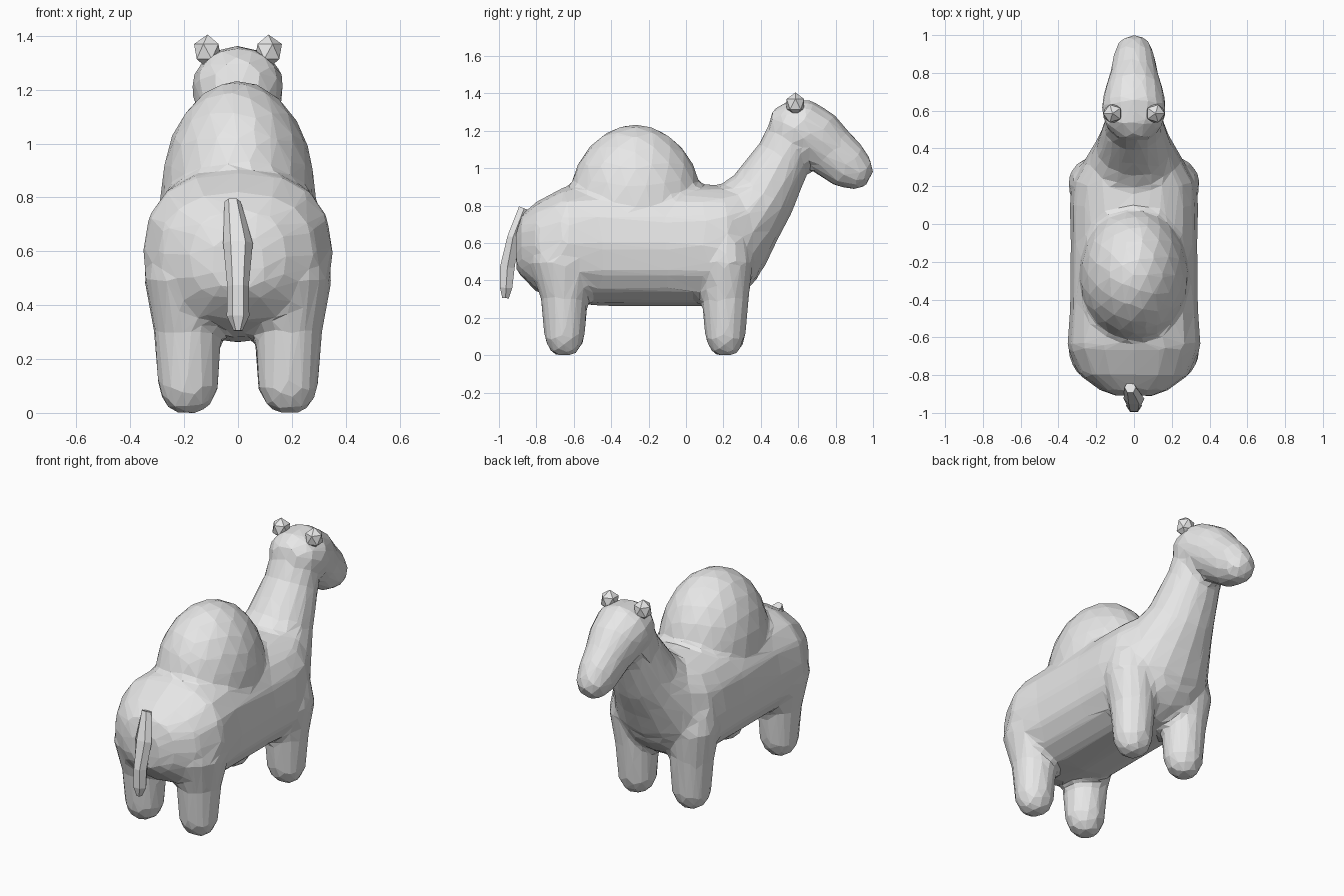
import bpy, bmesh, math
from mathutils import Vector

cube = bpy.data.objects.get("Cube")
if cube:
    bpy.data.objects.remove(cube, do_unlink=True)

grey = bpy.data.materials.new("light grey")
grey.use_nodes = True
grey.diffuse_color = (0.8, 0.8, 0.8, 1)
grey.node_tree.nodes["Principled BSDF"].inputs["Base Color"].default_value = (0.8, 0.8, 0.8, 1)

X = Vector((1, 0, 0))


def loft(bm, rings, sides=16, power=2.0, axis=None):
    """Skin closed rings (x, y, z, half width, half height) along their path."""
    centres = [Vector(r[:3]) for r in rings]
    loops = []
    for i, (c, r) in enumerate(zip(centres, rings)):
        t = axis or (centres[min(i + 1, len(rings) - 1)] - centres[max(i - 1, 0)])
        n = X.cross(t).normalized()
        loop = []
        for k in range(sides):
            a = 2 * math.pi * k / sides
            ca, sa = math.cos(a), math.sin(a)
            u = math.copysign(abs(ca) ** (2 / power), ca)
            v = math.copysign(abs(sa) ** (2 / power), sa)
            loop.append(bm.verts.new(c + X * r[3] * u + n * r[4] * v))
        loops.append(loop)
    faces = [bm.faces.new(loops[0]), bm.faces.new(loops[-1][::-1])]
    for a, b in zip(loops, loops[1:]):
        for k in range(sides):
            m = (k + 1) % sides
            faces.append(bm.faces.new((a[m], a[k], b[k], b[m])))
    bmesh.ops.recalc_face_normals(bm, faces=faces)


def finish(bm, name):
    me = bpy.data.meshes.new(name)
    bm.to_mesh(me)
    bm.free()
    me.materials.append(grey)
    ob = bpy.data.objects.new(name, me)
    bpy.context.collection.objects.link(ob)
    return ob


bm = bmesh.new()

# Trunk: y, half width, bottom, top
trunk = [(-.91, .10, .46, .66), (-.88, .18, .42, .75), (-.80, .29, .34, .82),
         (-.65, .355, .28, .90), (-.45, .34, .262, .92), (-.1, .337, .262, .91),
         (.1, .34, .262, .91), (.22, .33, .28, .91), (.32, .27, .34, .92),
         (.39, .18, .42, .88)]
loft(bm, [(0, y, (lo + hi) / 2, w, (hi - lo) / 2) for y, w, lo, hi in trunk],
     power=2.4, axis=Vector((0, 1, 0)))

# Hump
hump = bmesh.ops.create_icosphere(bm, subdivisions=3, radius=1)["verts"]
for v in hump:
    v.co = Vector((v.co.x * .29, v.co.y * .36 - .27, v.co.z * .435 + .8))

# Neck
loft(bm, [(0, .22, .62, .31, .25), (0, .31, .74, .26, .22), (0, .41, .86, .2, .185),
          (0, .525, 1.065, .158, .15), (0, .58, 1.2, .15, .14)])

# Head and muzzle
loft(bm, [(0, .45, 1.24, .08, .07), (0, .515, 1.23, .15, .13), (0, .61, 1.21, .174, .165),
          (0, .70, 1.16, .158, .158), (0, .78, 1.085, .13, .143), (0, .87, 1.01, .115, .13),
          (0, .945, .96, .088, .09), (0, .98, .94, .045, .045)])

# Legs, mirrored left and right
for s in (-1, 1):
    for y, top, thigh in ((.21, .15, .2), (-.65, .19, .2)):
        loft(bm, [(s * .19, y, 0, .05, .05), (s * .187, y, .035, .088, .085),
                  (s * .185, y, .09, .113, .107), (s * .187, y, .3, .127, .127),
                  (s * thigh, y, .5, .15, top), (s * thigh, y, .62, .13, top * .8)])

# Fuse the parts, soften the joins and reduce to broad facets
body = finish(bm, "body")
fuse = body.modifiers.new("fuse", "REMESH")
fuse.mode = "VOXEL"
fuse.voxel_size = 0.02
soften = body.modifiers.new("soften", "SMOOTH")
soften.factor = 0.5
soften.iterations = 6
facet = body.modifiers.new("facet", "DECIMATE")
facet.ratio = 0.05
bpy.context.view_layer.update()
done = bpy.data.meshes.new_from_object(body.evaluated_get(bpy.context.evaluated_depsgraph_get()))
body.modifiers.clear()
body.data = done
done.materials.clear()
done.materials.append(grey)
for p in done.polygons:
    p.use_smooth = False

# Ears
for s, side in ((1, "left"), (-1, "right")):
    bm = bmesh.new()
    for v in bmesh.ops.create_icosphere(bm, subdivisions=1, radius=1)["verts"]:
        v.co = Vector((s * (.113 + v.co.x * .056), .585 + v.co.y * .055, 1.342 + v.co.z * .063))
    finish(bm, side + "_ear")

# Tail
bm = bmesh.new()
loft(bm, [(-.02, -.865, .785, .03, .034), (0, -.925, .63, .055, .035),
          (0, -.955, .47, .04, .045), (0, -.962, .36, .042, .038),
          (0, -.965, .305, .016, .02)], sides=6)
finish(bm, "tail")
